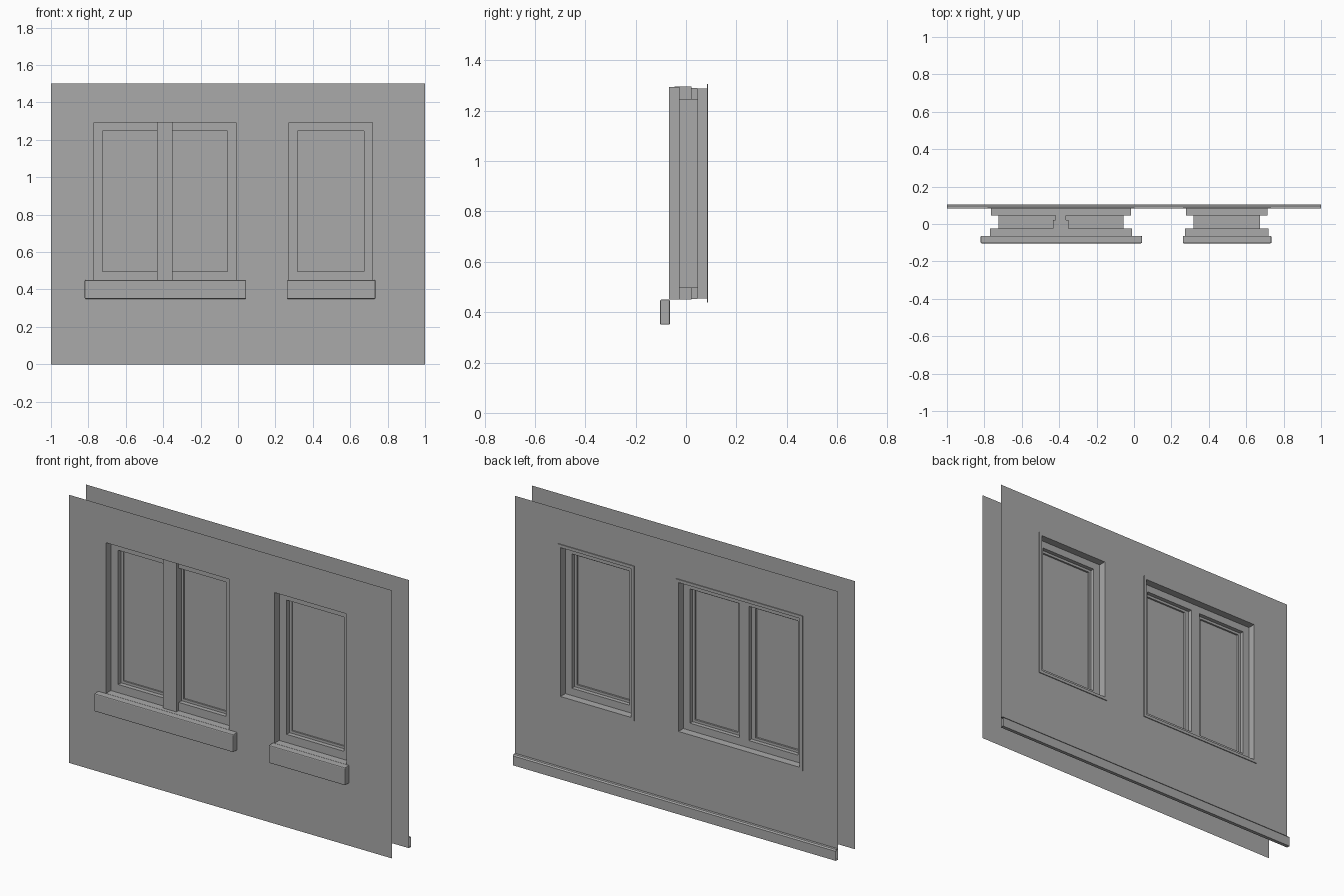
import bpy, bmesh

cube = bpy.data.objects.get("Cube")
if cube:
    bpy.data.objects.remove(cube, do_unlink=True)

grey = bpy.data.materials.new("plain_grey")
grey.use_nodes = True
colour = (0.4, 0.4, 0.4, 1)
grey.diffuse_color = colour
grey.node_tree.nodes["Principled BSDF"].inputs["Base Color"].default_value = colour

FRONT, BACK = -0.067, 0.083          # the two wall skins
FRAME_FRONT, FRAME_BACK = -0.025, 0.045
TRIM = 0.088


def finish(bm, name):
    mesh = bpy.data.meshes.new(name)
    bm.to_mesh(mesh)
    bm.free()
    mesh.materials.append(grey)
    obj = bpy.data.objects.new(name, mesh)
    bpy.context.scene.collection.objects.link(obj)
    return obj


def box(name, x0, x1, y0, y1, z0, z1, bevel=0):
    bm = bmesh.new()
    bmesh.ops.create_cube(bm, size=1)
    for v in bm.verts:
        v.co = ((x0 + x1) / 2 + v.co.x * (x1 - x0),
                (y0 + y1) / 2 + v.co.y * (y1 - y0),
                (z0 + z1) / 2 + v.co.z * (z1 - z0))
    obj = finish(bm, name)
    if bevel:
        mod = obj.modifiers.new("rounded_edges", "BEVEL")
        mod.width, mod.segments = bevel, 2
    return obj


def grow(rect, d):
    x0, x1, z0, z1 = rect
    return (x0 - d, x1 + d, z0 - d, z1 + d)


def stepped_tunnel(name, steps, flip=False, fill=False):
    """Join rectangular loops (rect, y) in order; flip for the rear side."""
    bm = bmesh.new()
    loops = []
    for (x0, x1, z0, z1), y in steps:
        corners = ((x0, z0), (x1, z0), (x1, z1), (x0, z1))
        loops.append([bm.verts.new((x, y, z)) for x, z in corners])
    faces = []
    for a, b in zip(loops, loops[1:]):
        for i in range(4):
            j = (i + 1) % 4
            faces.append([a[i], a[j], b[j], b[i]])
    if fill:
        faces.append(loops[-1])
    for f in faces:
        bm.faces.new(f[::-1] if flip else f)
    return finish(bm, name)


def wall(name, y, holes, flip):
    """Thin sheet with rectangular openings."""
    xs = sorted({-1, 1} | {x for h in holes for x in h[:2]})
    zs = sorted({0, 1.5} | {z for h in holes for z in h[2:]})
    bm = bmesh.new()
    grid = [[bm.verts.new((x, y, z)) for z in zs] for x in xs]
    for i in range(len(xs) - 1):
        for j in range(len(zs) - 1):
            cx, cz = (xs[i] + xs[i + 1]) / 2, (zs[j] + zs[j + 1]) / 2
            if any(h[0] < cx < h[1] and h[2] < cz < h[3] for h in holes):
                continue
            f = [grid[i][j], grid[i + 1][j], grid[i + 1][j + 1], grid[i][j + 1]]
            bm.faces.new(f[::-1] if flip else f)
    finish(bm, name)


# Openings: double window and single window
double = (-0.77, -0.01, 0.45, 1.293)
single = (0.273, 0.72, 0.45, 1.293)
mullion = (-0.433, -0.35)
openings = {"double_window": double, "single_window": single}

wall("outer_wall", FRONT, [double, single], False)
wall("inner_wall", BACK, [grow(r, 0.012) for r in openings.values()], True)

for name, r in openings.items():
    inner = grow(r, -0.046)
    rear = grow(r, -0.005)
    # Reveals and frame faces on each side
    stepped_tunnel(name + "_outer_reveal",
                   [(r, FRONT), (r, FRAME_FRONT), (inner, FRAME_FRONT), (inner, 0.01)])
    stepped_tunnel(name + "_inner_reveal",
                   [(grow(r, 0.012), BACK), (grow(r, 0.012), TRIM), (rear, TRIM),
                    (rear, FRAME_BACK), (inner, FRAME_BACK), (inner, 0.01)], True)
    # Sashes with glass
    x0, x1, z0, z1 = inner
    if name == "double_window":
        panes = [(x0, mullion[0], z0, z1), (mullion[1], x1, z0, z1)]
    else:
        panes = [inner]
    for i, p in enumerate(panes):
        g = grow(p, -0.014)
        for side, ys, glass, flip in (("front", 0.0, 0.008, False),
                                      ("rear", 0.022, 0.012, True)):
            stepped_tunnel(f"{name}_sash_{side}_{i}",
                           [(p, ys), (g, ys), (g, glass)], flip, True)
    # Projecting sill
    over = 0.05 if name == "double_window" else 0.012
    box(name + "_sill", r[0] - over, r[1] + over + 0.003, -0.103, -0.064, 0.35, 0.45, 0.005)

# Mullion of the double window, narrower at the rear
box("mullion_front", *mullion, -0.045, 0.022, 0.45, 1.296)
box("mullion_rear", mullion[0] + 0.013, mullion[1] - 0.013, 0.022, FRAME_BACK, 0.452, 1.29)

# Skirting board: open-ended profile along the inner wall
bm = bmesh.new()
profile = [(BACK, 0.06), (0.097, 0.06), (0.103, 0.053), (0.103, 0), (BACK, 0)]
rows = [[bm.verts.new((x, y, z)) for y, z in profile] for x in (-1, 1)]
for i in range(len(profile) - 1):
    bm.faces.new([rows[0][i + 1], rows[1][i + 1], rows[1][i], rows[0][i]][::-1])
bmesh.ops.recalc_face_normals(bm, faces=bm.faces[:])
if bm.faces[:][0].normal.z < 0:
    bmesh.ops.reverse_faces(bm, faces=bm.faces[:])
finish(bm, "skirting_board")
